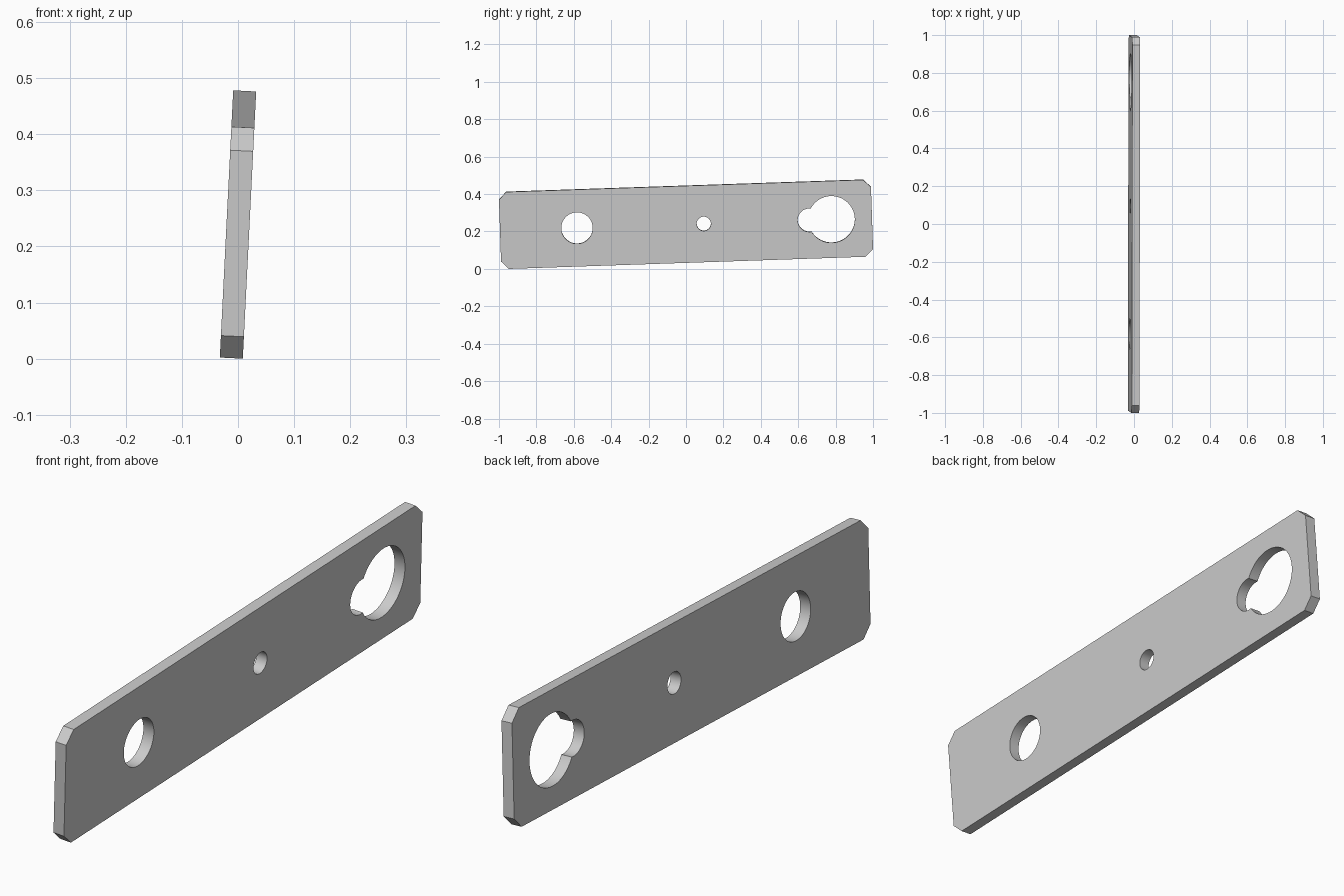
import bpy, bmesh
from math import radians
from mathutils import Matrix, Vector

cube = bpy.data.objects.get("Cube")
if cube:
    bpy.data.objects.remove(cube, do_unlink=True)

LENGTH, HEIGHT, THICKNESS, CHAMFER = 1.99, 0.412, 0.041, 0.0405
# Hole position along the plate, and radius; the last two overlap as a keyhole
HOLES = [(-0.583, 0.084), (0.095, 0.038), (0.778, 0.125), (0.66, 0.0625)]

grey = bpy.data.materials.new("plain grey")
grey.use_nodes = True
colour = (0.6, 0.6, 0.6, 1)
grey.diffuse_color = colour
grey.node_tree.nodes["Principled BSDF"].inputs["Base Color"].default_value = colour


def make_object(name, bm):
    mesh = bpy.data.meshes.new(name)
    bm.to_mesh(mesh)
    bm.free()
    mesh.materials.append(grey)
    obj = bpy.data.objects.new(name, mesh)
    bpy.context.collection.objects.link(obj)
    return obj


# Plate with its four corners chamfered
bm = bmesh.new()
bmesh.ops.create_cube(bm, size=1)
bmesh.ops.scale(bm, vec=Vector((THICKNESS, LENGTH, HEIGHT)), verts=bm.verts)
corners = [e for e in bm.edges
           if abs(e.verts[0].co.x - e.verts[1].co.x) > THICKNESS / 2]
bmesh.ops.bevel(bm, geom=corners, offset=CHAMFER, offset_type='OFFSET',
                segments=1, affect='EDGES')
# Offset is measured along the adjoining sides of each square corner
plate = make_object("plate", bm)

# Round holes cut through the thickness
bpy.context.view_layer.objects.active = plate
plate.select_set(True)
for position, radius in HOLES:
    bm = bmesh.new()
    bmesh.ops.create_cone(
        bm, cap_ends=True, segments=64, radius1=radius, radius2=radius,
        depth=THICKNESS * 4,
        matrix=Matrix.Translation((0, position, 0)) @ Matrix.Rotation(radians(90), 4, 'Y'))
    cutter = make_object("hole_cutter", bm)
    cutter.hide_render = True
    cut = plate.modifiers.new("hole", 'BOOLEAN')
    cut.operation = 'DIFFERENCE'
    cut.solver = 'EXACT'
    cut.object = cutter
    bpy.ops.object.modifier_apply(modifier=cut.name)
    bpy.data.objects.remove(cutter, do_unlink=True)

bpy.ops.object.shade_smooth_by_angle(angle=radians(30))

# Slight lean and roll, resting on the ground
lean = Matrix.Rotation(radians(2.87), 4, 'Y') @ Matrix.Rotation(radians(1.95), 4, 'X')
plate.data.transform(lean)
lowest = min(v.co.z for v in plate.data.vertices)
plate.location.z = -lowest
